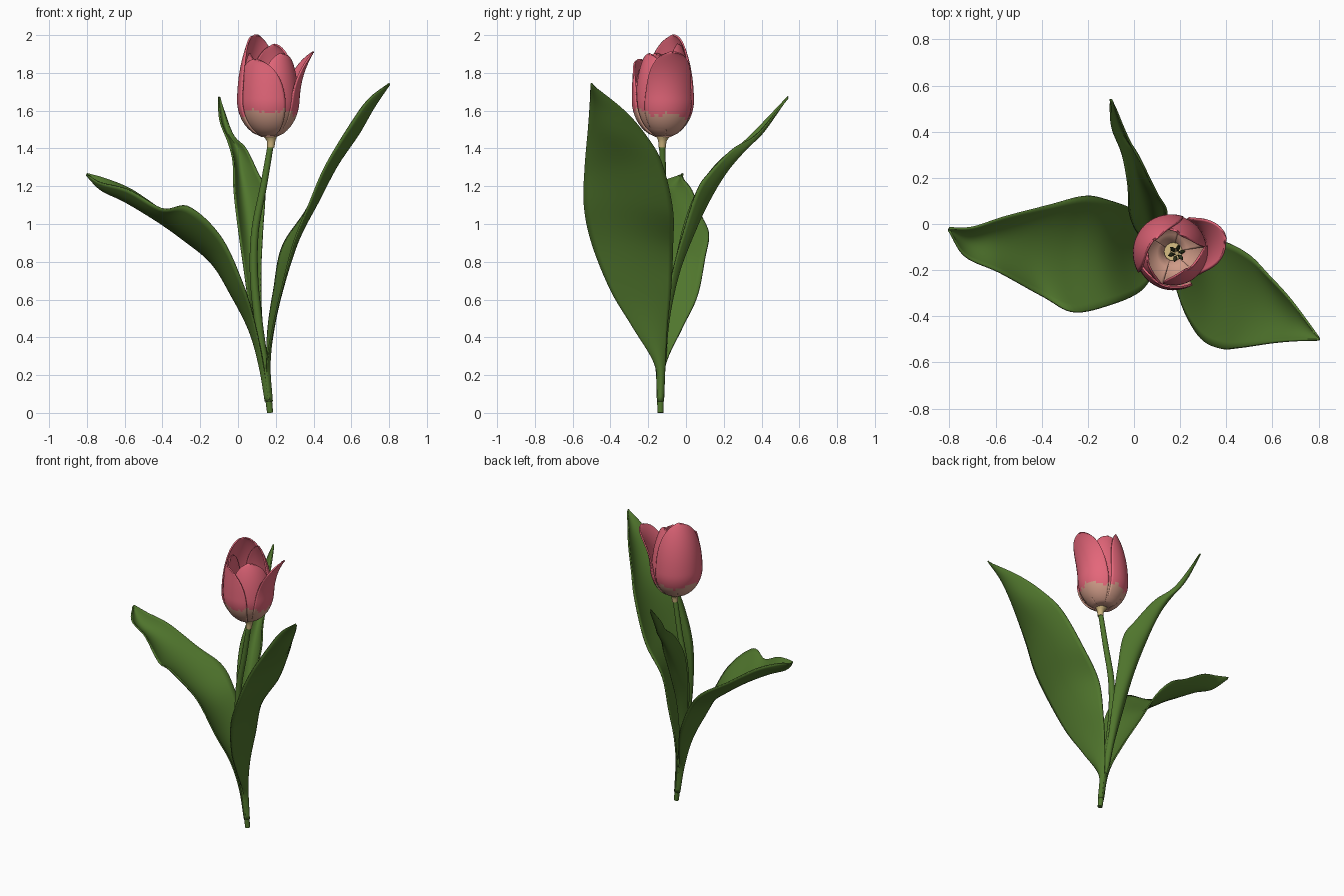
import bpy, bmesh, math
from mathutils import Vector

if "Cube" in bpy.data.objects:
    bpy.data.objects.remove(bpy.data.objects["Cube"])


def material(name, rgb):
    m = bpy.data.materials.new(name)
    m.diffuse_color = (*rgb, 1)
    m.use_nodes = True
    m.node_tree.nodes["Principled BSDF"].inputs["Base Color"].default_value = m.diffuse_color
    return m


GREEN = material("leaf green", (0.080, 0.180, 0.026))
PINK = material("petal pink", (0.78, 0.135, 0.195))
BLUSH = material("pale petal base", (0.63, 0.33, 0.245))
TAN = material("receptacle tan", (0.60, 0.45, 0.20))
DARK = material("anther dark", (0.03, 0.035, 0.012))


def spline(pts, f):
    """Catmull-Rom point at f in 0..1 along a list of points."""
    x = f * (len(pts) - 1)
    i = min(int(x), len(pts) - 2)
    t = x - i
    p1, p2 = Vector(pts[i]), Vector(pts[i + 1])
    p0 = Vector(pts[i - 1]) if i else 2 * p1 - p2
    p3 = Vector(pts[i + 2]) if i + 2 < len(pts) else 2 * p2 - p1
    return 0.5 * (2 * p1 + (p2 - p0) * t + (2 * p0 - 5 * p1 + 4 * p2 - p3) * t * t
                  + (3 * p1 - p0 - 3 * p2 + p3) * t ** 3)


def sheet(name, func, rows, cols, mats, thick):
    """Thin smooth surface from func(v, u), v in 0..1 and u in -1..1."""
    bm = bmesh.new()
    g = [[bm.verts.new(func(r / rows, 2 * c / cols - 1)) for c in range(cols + 1)]
         for r in range(rows + 1)]
    for r in range(rows):
        for c in range(cols):
            bm.faces.new((g[r][c], g[r][c + 1], g[r + 1][c + 1], g[r + 1][c])).smooth = True
    me = bpy.data.meshes.new(name)
    bm.to_mesh(me)
    bm.free()
    for m in mats:
        me.materials.append(m)
    ob = bpy.data.objects.new(name, me)
    bpy.context.collection.objects.link(ob)
    s = ob.modifiers.new("thickness", "SOLIDIFY")
    s.thickness, s.offset = thick, 0
    return ob


def tube(name, pts, radii, mat, rows=24, sides=16):
    """Closed round tube along a spline with a varying radius."""
    bm = bmesh.new()
    rings = []
    for k in range(rows + 1):
        f = k / rows
        p = spline(pts, f)
        d = spline(pts, min(1, f + .01)) - spline(pts, max(0, f - .01))
        q = Vector((0, 0, 1)).rotation_difference(d)
        rad = spline([(r, 0, 0) for r in radii], f).x
        rings.append([bm.verts.new(p + q @ Vector((rad * math.cos(a), rad * math.sin(a), 0)))
                      for a in (2 * math.pi * i / sides for i in range(sides))])
    for a, b in zip(rings, rings[1:]):
        for i in range(sides):
            j = (i + 1) % sides
            bm.faces.new((a[i], a[j], b[j], b[i])).smooth = True
    bm.faces.new(rings[0][::-1])
    bm.faces.new(rings[-1])
    me = bpy.data.meshes.new(name)
    bm.to_mesh(me)
    bm.free()
    me.materials.append(mat)
    bpy.context.collection.objects.link(bpy.data.objects.new(name, me))


# Stem and the collar under the flower
tube("stem", [(.17, -.135, 0), (.145, -.135, .22), (.11, -.125, .47), (.085, -.12, .72),
              (.09, -.12, .96), (.135, -.122, 1.2), (.175, -.126, 1.43)],
     [.016, .021, .022, .022, .02, .018, .016], GREEN, 48)
tube("receptacle", [(.174, -.126, 1.405), (.175, -.125, 1.44), (.173, -.123, 1.465), (.17, -.12, 1.485)],
     [.019, .023, .036, .04], TAN)

# Leaves: stations of left edge, midrib, right edge, running from sheath to tip
RIGHT = [((.165, -.150, .06), (.180, -.135, .06), (.165, -.120, .06)),
         ((.152, -.162, .25), (.168, -.137, .25), (.152, -.112, .25)),
         ((.185, -.28, .45), (.187, -.19, .45), (.16, -.10, .45)),
         ((.23, -.40, .65), (.23, -.24, .65), (.19, -.08, .65)),
         ((.295, -.50, .9), (.31, -.28, .9), (.235, -.07, .88)),
         ((.375, -.54, 1.1), (.42, -.30, 1.11), (.365, -.07, 1.08)),
         ((.46, -.535, 1.3), (.525, -.34, 1.31), (.49, -.13, 1.33)),
         ((.59, -.515, 1.52), (.64, -.39, 1.48), (.58, -.22, 1.48)),
         ((.69, -.505, 1.66), (.72, -.44, 1.62), (.68, -.33, 1.605)),
         ((.80, -.502, 1.745), (.803, -.498, 1.743), (.80, -.492, 1.735))]
LEFT = [((.163, -.150, .06), (.146, -.135, .06), (.163, -.120, .06)),
        ((.135, -.160, .25), (.113, -.135, .25), (.135, -.112, .25)),
        ((.09, -.21, .47), (.06, -.13, .44), (.07, -.02, .45)),
        ((.03, -.29, .67), (-.03, -.13, .62), (0, .06, .62)),
        ((-.09, -.345, .93), (-.14, -.13, .80), (-.10, .10, .82)),
        ((-.26, -.38, 1.09), (-.30, -.13, .93), (-.21, .12, .95)),
        ((-.40, -.31, 1.08), (-.45, -.10, 1.03), (-.37, .08, 1.05)),
        ((-.58, -.21, 1.18), (-.60, -.08, 1.12), (-.56, .03, 1.18)),
        ((-.73, -.14, 1.22), (-.72, -.07, 1.18), (-.70, -.015, 1.24)),
        ((-.80, -.03, 1.262), (-.803, -.025, 1.26), (-.80, -.018, 1.268))]
BACK = [((.12, -.13, .25), (.135, -.112, .25), (.155, -.13, .25)),
        ((.07, -.12, .5), (.1, -.09, .5), (.125, -.11, .5)),
        ((.03, -.06, .78), (.08, -.035, .75), (.12, -.07, .75)),
        ((0, -.01, 1.0), (.06, .05, .97), (.13, -.01, .97)),
        ((-.02, .06, 1.18), (.045, .12, 1.12), (.14, .06, 1.18)),
        ((-.025, .17, 1.33), (.02, .21, 1.27), (.10, .13, 1.28)),
        ((-.05, .30, 1.43), (0, .31, 1.39), (.04, .25, 1.40)),
        ((-.095, .42, 1.55), (-.06, .41, 1.49), (-.03, .38, 1.48)),
        ((-.103, .54, 1.675), (-.1, .538, 1.672), (-.095, .54, 1.668))]


def leaf(name, stations):
    left, mid, right = zip(*stations)

    def point(v, u):
        a, b, c = spline(left, v), spline(mid, v), spline(right, v)
        return b + (c - a) * u / 2 + ((a + c) / 2 - b) * u * u
    sheet(name, point, 64, 16, [GREEN], .009)


leaf("right_leaf", RIGHT)
leaf("left_leaf", LEFT)
leaf("back_leaf", BACK)

# Petals: azimuth, half width, top height, cup radius, radius at tip, tip bluntness
CX, CY, Z0 = .165, -.12, 1.465


def petal(name, azimuth, half, top, cup, tip, blunt):
    def point(v, u):
        t = 1 - (1 - v) ** 1.8
        z = Z0 + (top - Z0) * t
        low = max(0, (1.66 - z) / .2)
        s = max(0, (z - 1.6) / (top - 1.6))
        r = cup * math.sqrt(1 - low * low) + (tip - cup) * s ** 2.5 + .006 * u
        w = math.sqrt(max(.0004, 1 - max(0, (t - .25) / .75) ** blunt))
        a = math.radians(azimuth + half * w * u)
        return Vector((CX + r * math.cos(a), CY + r * math.sin(a), z))
    ob = sheet(name, point, 44, 24, [PINK, BLUSH], .009)
    # Pale foot of the petal with a wavy border, lower at the back
    for p in ob.data.polygons:
        a = math.atan2(p.center.y - CY, p.center.x - CX)
        edge = 1.583 - .015 * math.sin(a) + .012 * math.sin(5 * a) + .006 * math.sin(17 * a)
        p.material_index = int(p.center.z < edge)


petal("tall_back_left_petal", 142, 70, 2.0, .163, .09, 4.5)
petal("front_petal", 240, 62, 1.87, .160, .145, 2.6)
petal("flared_right_petal", 12, 54, 1.91, .157, .237, 1.5)
petal("inner_front_petal", 312, 58, 1.90, .147, .10, 4.5)
petal("inner_back_petal", 70, 62, 1.95, .153, .085, 4.5)
petal("inner_left_petal", 200, 54, 1.90, .148, .11, 3.5)

# Pistil and six stamens inside the cup
tube("pistil", [(.17, -.12, 1.47), (.178, -.123, 1.55), (.185, -.127, 1.63)], [.014, .011, .009], TAN, 8, 10)
for i in range(6):
    a = math.radians(60 * i + 15)
    c, s = math.cos(a), math.sin(a)
    tube(f"filament_{i + 1}", [(.17 + .012 * c, -.12 + .012 * s, 1.47),
                               (.185 + .022 * c, -.127 + .022 * s, 1.6)], [.004, .003], TAN, 4, 8)
    tube(f"anther_{i + 1}", [(.185 + .014 * c, -.127 + .014 * s, 1.60), (.185 + .024 * c, -.127 + .024 * s, 1.635),
                             (.185 + .036 * c, -.127 + .036 * s, 1.665)], [.004, .009, .003], DARK, 8, 8)
